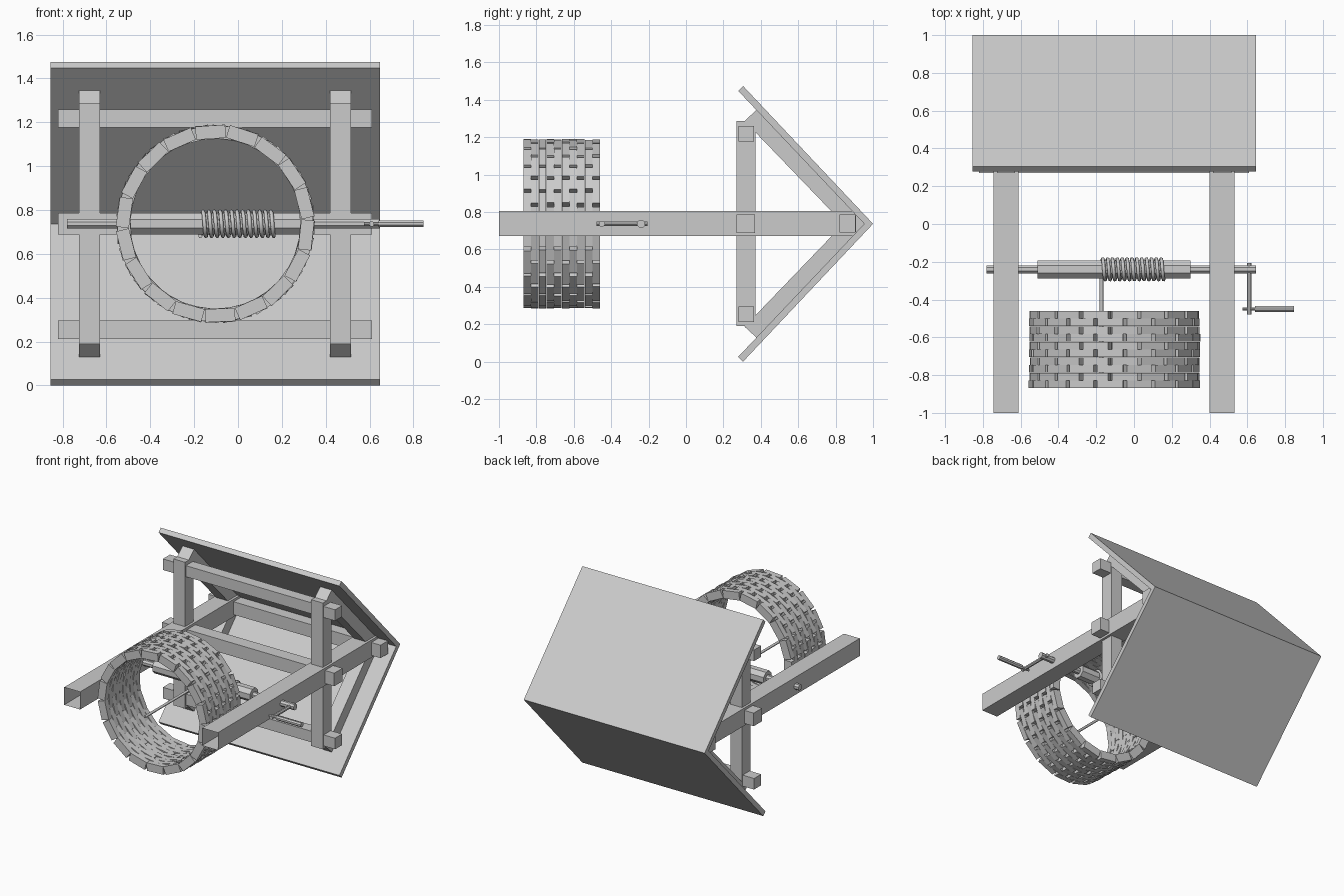
import bpy, bmesh, math, random
from mathutils import Matrix, Vector

if "Cube" in bpy.data.objects:
    bpy.data.objects.remove(bpy.data.objects["Cube"])

random.seed(4)
CZ = 0.737            # height of the well's axis
POST_X = (-0.677, 0.467)


def finish(name, bm):
    bmesh.ops.recalc_face_normals(bm, faces=bm.faces)
    me = bpy.data.meshes.new(name)
    bm.to_mesh(me)
    bm.free()
    ob = bpy.data.objects.new(name, me)
    bpy.context.collection.objects.link(ob)
    return ob


def box(name, x, y, z):
    """Box from (min, max) ranges."""
    bm = bmesh.new()
    c = Vector([(a + b) / 2 for a, b in (x, y, z)])
    s = Vector([b - a for a, b in (x, y, z)])
    bmesh.ops.create_cube(bm, size=1, matrix=Matrix.Translation(c) @ Matrix.Diagonal(s).to_4x4())
    return finish(name, bm)


def extrude_x(name, pts, x0, x1):
    """Extrude a y-z outline along x."""
    bm = bmesh.new()
    f = bm.faces.new([bm.verts.new((x0, y, z)) for y, z in pts])
    r = bmesh.ops.extrude_face_region(bm, geom=[f])
    bmesh.ops.translate(bm, vec=(x1 - x0, 0, 0),
                        verts=[v for v in r["geom"] if isinstance(v, bmesh.types.BMVert)])
    return finish(name, bm)


def rod(name, a, b, r, sides=8):
    a, b = Vector(a), Vector(b)
    d = b - a
    bm = bmesh.new()
    m = (Matrix.Translation((a + b) / 2) @ d.to_track_quat('Z', 'Y').to_matrix().to_4x4()
         @ Matrix.Rotation(math.pi / sides, 4, 'Z'))
    bmesh.ops.create_cone(bm, cap_ends=True, segments=sides, radius1=r, radius2=r,
                          depth=d.length, matrix=m)
    return finish(name, bm)


# Brick ring: staggered courses of straight bricks around the y axis
COURSES, BRICKS = 10, 18
step = math.tau / BRICKS
r_in, r_out = 0.387, 0.447
y0, pitch = -0.87, 0.0411
bm = bmesh.new()
for c in range(COURSES):
    for i in range(BRICKS):
        ang = math.radians(13) + step * (i + 0.5 * (c % 2))
        m = (Matrix.Translation((-0.103, y0 + pitch * (c + 0.5), CZ))
             @ Matrix.Rotation(-ang, 4, 'Y')
             @ Matrix.Translation(((r_in + r_out) / 2 + random.uniform(-.002, .002), 0, 0))
             @ Matrix.Rotation(random.uniform(-.03, .03), 4, 'Y')
             @ Matrix.Diagonal((r_out - r_in, pitch * 0.97, 2 * r_in * math.tan(step / 2), 1)))
        bmesh.ops.create_cube(bm, size=1, matrix=m)
finish("brick_ring", bm)

# Long posts with open feet
for x in POST_X:
    post = box("long_post", (x - .066, x + .066), (-1, .91), (CZ - .064, CZ + .068))
    bm = bmesh.new()
    bm.from_mesh(post.data)
    bmesh.ops.delete(bm, geom=[f for f in bm.faces if f.normal.y < -.9], context='FACES_ONLY')
    bm.to_mesh(post.data)
    bm.free()

# Tie beams and rafters
for x in POST_X:
    box("tie_beam", (x - .048, x + .048), (.27, .372), (.19, 1.288))
    for s in (1, -1):
        outline = [(.381, .612), (.313, .55), (.842, 0), (.957, 0)]
        extrude_x("rafter", [(y, CZ + s * z) for y, z in outline], x - .048, x + .048)

# Purlins running across the frame
for name, y, z in (("upper_purlin", (.28, .364), (1.176, 1.259)),
                   ("middle_purlin", (.27, .368), (.689, .787)),
                   ("lower_purlin", (.28, .364), (.212, .295)),
                   ("ridge_beam", (.82, .907), (.69, .787))):
    box(name, (-.82, .61), y, z)

# Two roof panels meeting at the ridge
for s in (1, -1):
    pts = [(1.0, 0), (.305, .737), (.279, .711), (.953, 0)]
    extrude_x("roof_panel", [(y, CZ + s * z) for y, z in pts], -.855, .647)

# Windlass axle and drum
AY = -.24
rod("axle", (-.78, AY, CZ), (.645, AY, CZ), .023)
rod("drum", (-.51, AY, CZ), (.30, AY, CZ), .052)

# Crank arm, pin and grip
rod("crank_arm", (.609, -.207, CZ), (.609, -.478, CZ), .013)
rod("crank_pin", (.574, -.45, CZ), (.66, -.45, CZ), .010)
rod("crank_grip", (.64, -.45, CZ), (.847, -.45, CZ), .017)

# Rope: coil around the drum, then a straight run into the well
TURNS, PER = 13, 14
pts = [(-.172, -.86, CZ - .056)]
for i in range(TURNS * PER + 1):
    a = math.tau * i / PER
    pts.append((-.172 + .335 * i / (TURNS * PER), AY + .056 * math.sin(a), CZ - .056 * math.cos(a)))
cu = bpy.data.curves.new("rope", 'CURVE')
cu.dimensions = '3D'
cu.bevel_depth = .0095
cu.bevel_resolution = 1
cu.use_fill_caps = True
sp = cu.splines.new('POLY')
sp.points.add(len(pts) - 1)
for p, co in zip(sp.points, pts):
    p.co = (*co, 1)
bpy.context.collection.objects.link(bpy.data.objects.new("rope", cu))
